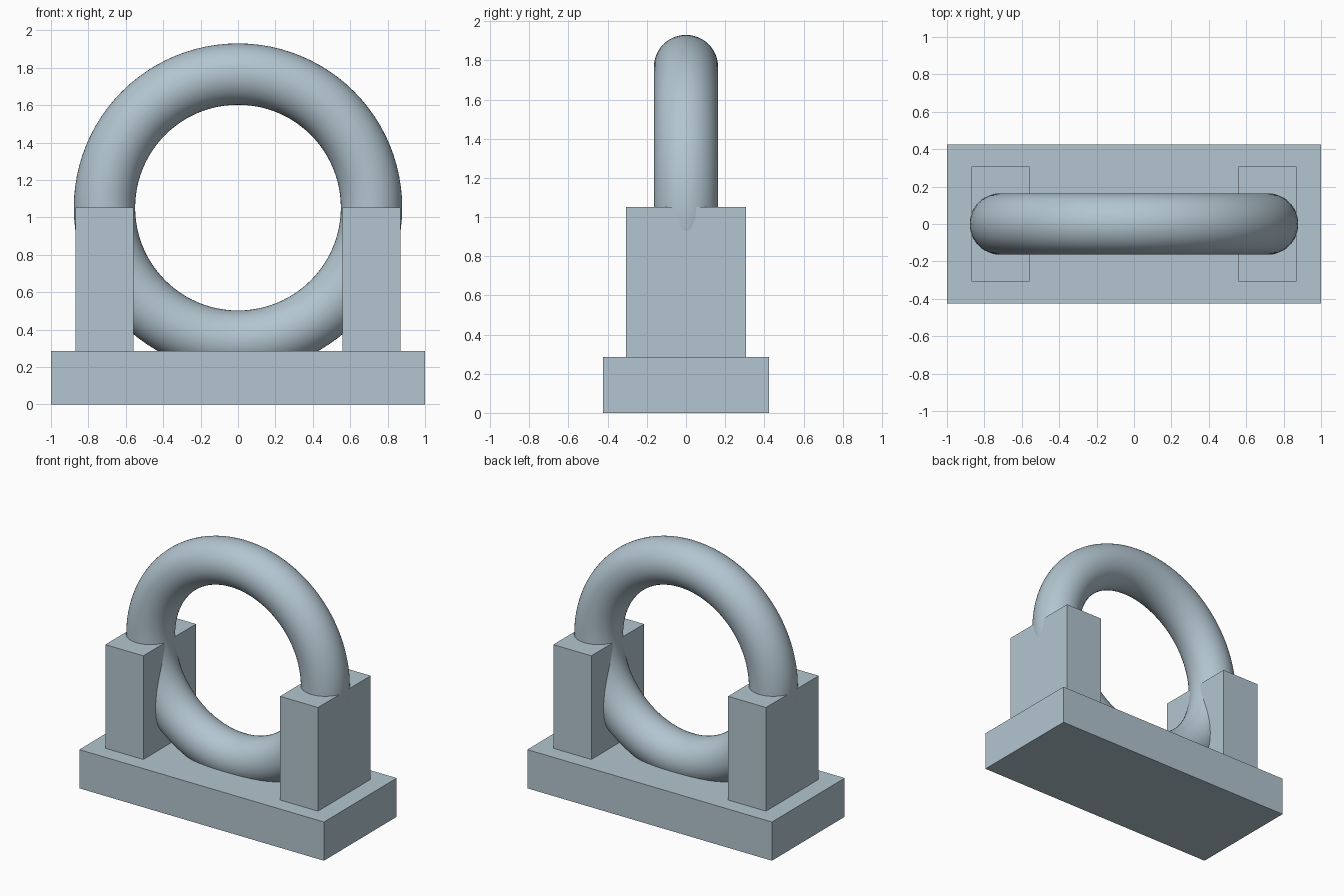
import bpy
from math import pi, radians

default = bpy.data.objects.get("Cube")
if default:
    bpy.data.objects.remove(default, do_unlink=True)

# Single blue-grey material
COLOUR = (0.45, 0.56, 0.63, 1)
steel = bpy.data.materials.new("blue_grey")
steel.use_nodes = True
steel.diffuse_color = COLOUR
steel.node_tree.nodes["Principled BSDF"].inputs["Base Color"].default_value = COLOUR


def finish(name):
    obj = bpy.context.object
    obj.name = name
    obj.data.materials.append(steel)
    return obj


def block(name, centre, size):
    bpy.ops.mesh.primitive_cube_add(size=1, location=centre)
    obj = finish(name)
    obj.scale = size
    bpy.ops.object.transform_apply(location=False, rotation=False, scale=True)
    return obj


BASE_TOP = 0.286
POST_TOP = 1.052

# Base plate
block("base", (0, 0, BASE_TOP / 2), (2, 0.85, BASE_TOP))

# Two upright posts holding the ring
for side, label in ((1, "left"), (-1, "right")):
    block(label + "_post", (side * 0.714, 0, (BASE_TOP + POST_TOP) / 2),
          (0.31, 0.615, POST_TOP - BASE_TOP))

# Upright ring, sunk into the posts and the base
bpy.ops.mesh.primitive_torus_add(
    major_radius=0.714, minor_radius=0.164, major_segments=96, minor_segments=48,
    location=(0, 0, POST_TOP), rotation=(pi / 2, 0, 0))
finish("ring")
bpy.ops.object.shade_smooth_by_angle(angle=radians(40))
